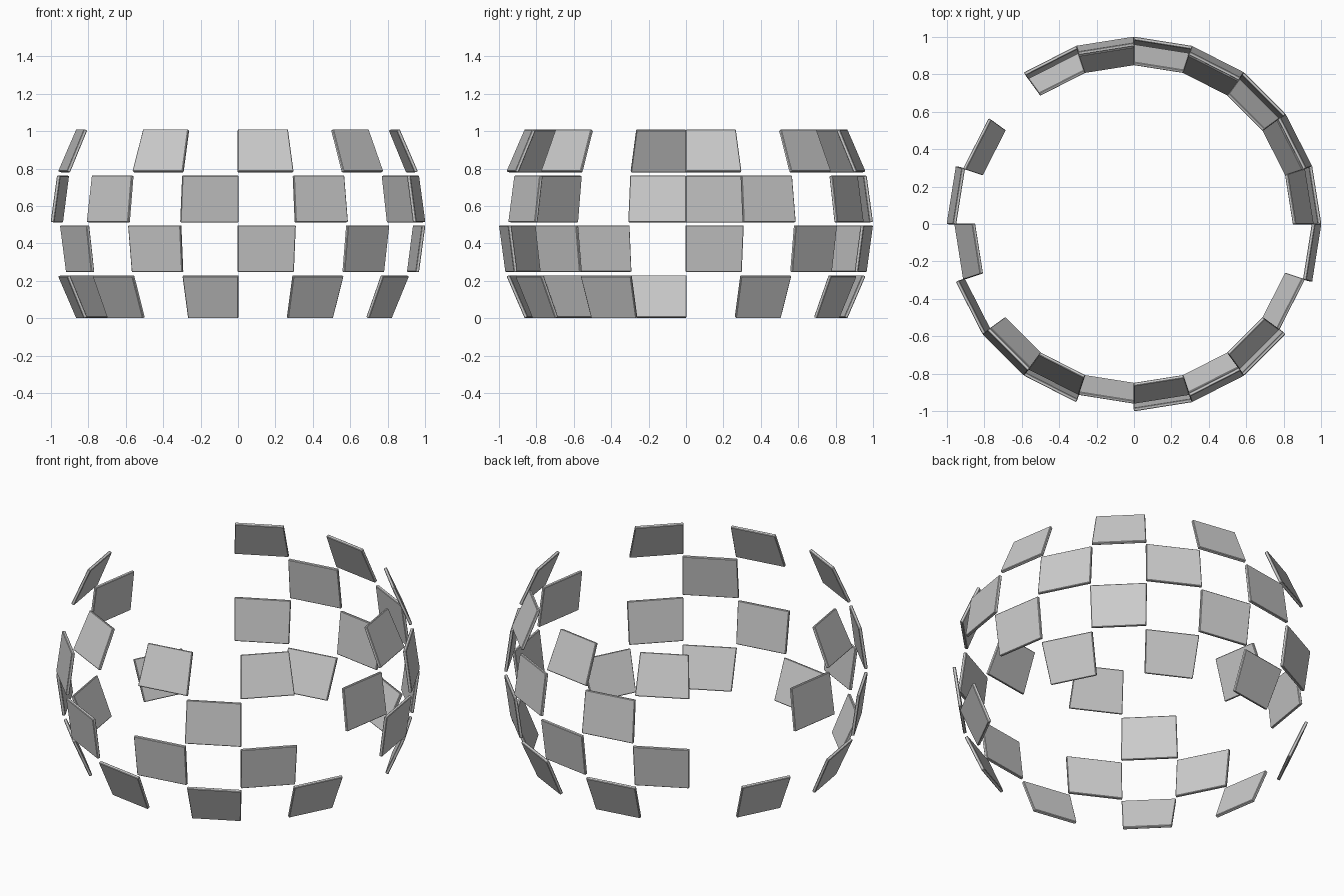
import bpy, bmesh
from math import sin, cos, sqrt, radians
from mathutils import Vector

if "Cube" in bpy.data.objects:
    bpy.data.objects.remove(bpy.data.objects["Cube"])

SEGMENTS = 20          # facets around the sphere
THICK = 0.018
MID_Z = 0.505          # height of the equator

# each row: (lower offset, upper offset from the equator, filled segments)
ROWS = {
    "bottom": (-0.505, -0.281, (1, 3, 5, 8, 10, 12, 14, 16, 18)),
    "lower": (-0.258, -0.010, (0, 2, 4, 6, 11, 13, 15, 17)),
    "upper": (0.010, 0.258, (1, 3, 5, 9, 12, 16, 19)),
    "top": (0.281, 0.505, (0, 2, 4, 6, 10, 13, 15, 17)),
}


def sphere_point(seg, h):
    """Point on the unit sphere at a segment boundary and height."""
    a = radians(360 / SEGMENTS * seg)
    r = sqrt(1 - h * h)
    return Vector((r * cos(a), r * sin(a), h + MID_Z))


def make_panel(name, seg, lo, hi):
    """Flat tile on the sphere, thickened inwards."""
    outer = [sphere_point(seg, lo), sphere_point(seg + 1, lo),
             sphere_point(seg + 1, hi), sphere_point(seg, hi)]
    normal = (outer[1] - outer[0]).cross(outer[3] - outer[0]).normalized()
    bm = bmesh.new()
    front = [bm.verts.new(p) for p in outer]
    back = [bm.verts.new(p - normal * THICK) for p in outer]
    bm.faces.new(front)
    bm.faces.new(back[::-1])
    for i in range(4):
        j = (i + 1) % 4
        bm.faces.new((front[j], front[i], back[i], back[j]))
    mesh = bpy.data.meshes.new(name)
    bm.to_mesh(mesh)
    bm.free()
    obj = bpy.data.objects.new(name, mesh)
    bpy.context.collection.objects.link(obj)
    # softly broken edges
    bevel = obj.modifiers.new("edge", 'BEVEL')
    bevel.width = 0.003
    bevel.segments = 1


# checker pattern of wall panels
for row, (lo, hi, filled) in ROWS.items():
    for seg in filled:
        make_panel(f"{row}_panel_{seg:02d}", seg, lo, hi)
